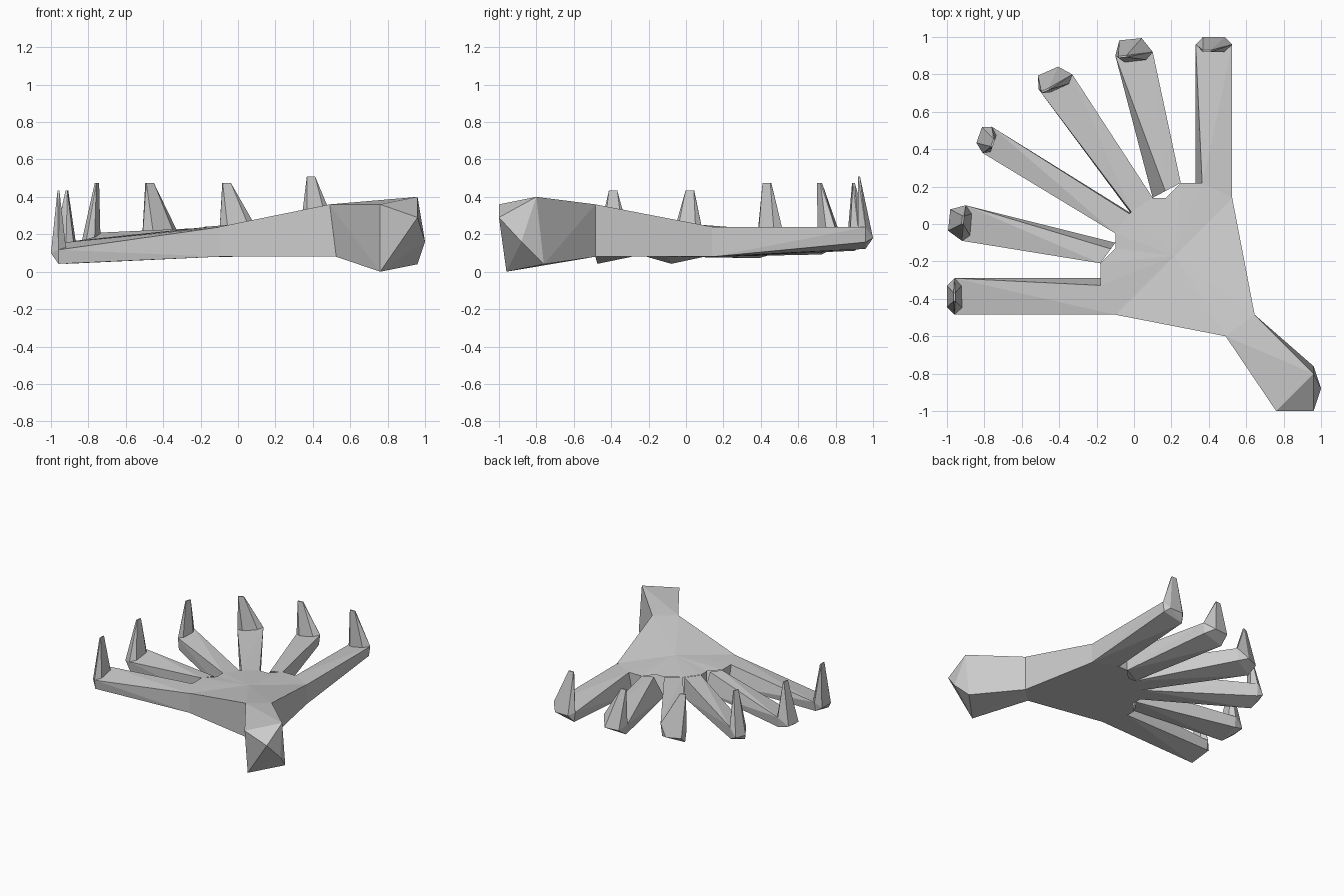
import bpy, bmesh
from mathutils import Vector

if "Cube" in bpy.data.objects:
    bpy.data.objects.remove(bpy.data.objects["Cube"])


def finish(name, bm):
    me = bpy.data.meshes.new(name)
    bm.to_mesh(me)
    bm.free()
    ob = bpy.data.objects.new(name, me)
    bpy.context.collection.objects.link(ob)
    return ob


def hull(name, pts, hidden):
    """Convex part; faces for which hidden(face) holds are buried joints and are left open."""
    bm = bmesh.new()
    vs = [bm.verts.new(p) for p in pts]
    res = bmesh.ops.convex_hull(bm, input=vs)
    junk = {g for g in res["geom_interior"] + res["geom_unused"]
            if isinstance(g, bmesh.types.BMVert)}
    bmesh.ops.delete(bm, geom=list(junk), context='VERTS')
    bmesh.ops.recalc_face_normals(bm, faces=bm.faces)
    bm.normal_update()
    bmesh.ops.delete(bm, geom=[f for f in bm.faces if hidden(f)], context='FACES')
    return finish(name, bm)


def at(v, z):
    return Vector((v.x, v.y, z))


# palm: outline fanned around a raised centre, sloping down to the finger roots
outline = [(.49, -.60), (.645, -.485), (.525, .14), (.36, .22), (.25, .22), (.17, .14),
           (.10, .14), (-.02, .06), (-.10, -.05), (-.10, -.13), (-.18, -.21),
           (-.18, -.33), (-.10, -.485)]
joints = {0, 2, 4, 5, 6, 7, 9, 11}      # edges covered by the handle or a finger
bm = bmesh.new()
top = [bm.verts.new((x, y, .36 if i < 2 else .24)) for i, (x, y) in enumerate(outline)]
bot = [bm.verts.new((x if i else .525, y, .08)) for i, (x, y) in enumerate(outline)]
c_top = bm.verts.new((.215, -.17, .27))
c_bot = bm.verts.new((.215, -.17, .08))
for i in range(len(outline)):
    j = (i + 1) % len(outline)
    bm.faces.new((top[i], top[j], c_top))
    bm.faces.new((bot[j], bot[i], c_bot))
    if i not in joints:
        bm.faces.new((top[j], top[i], bot[i], bot[j]))
finish("palm", bm)

# handle stub with a blunt faceted end
hull("handle", [(.49, -.60, .36), (.645, -.485, .36), (.525, -.60, .08), (.645, -.485, .08),
                (.76, -1, .36), (.76, -.96, 0), (.96, -.80, .40), (.96, -.76, .04),
                (1, -.88, .16), (.96, -1, .29)],
     lambda f: all(v.co.x < .7 for v in f.verts))

# fingers: root pair, tip pair, bottom and top height at tip, end length, claw point
fingers = [
    ((.33, .22), (.525, .14), (.33, .96), (.525, .96), .14, .22, .04, (.39, .92, .51)),
    ((.10, .14), (.25, .22), (-.10, .90), (.10, .92), .13, .215, .08, (-.06, .89, .475)),
    ((-.02, .06), (.10, .14), (-.51, .72), (-.33, .80), .11, .21, .07, (-.47, .71, .475)),
    ((-.02, .06), (-.10, -.05), (-.76, .52), (-.81, .38), .09, .19, .05, (-.75, .43, .475)),
    ((-.10, -.10), (-.18, -.21), (-.90, .10), (-.92, -.09), .06, .145, .08, (-.91, .02, .435)),
    ((-.18, -.29), (-.10, -.485), (-.96, -.29), (-.96, -.485), .06, .135, .04, (-.955, -.39, .435)),
]
inset = [.18, .45, .05, .05, .3, .2]    # how far the upper edge slopes in at each root
for n, (bl, br, tl, tr, zb, zt, ext, claw) in enumerate(fingers, 1):
    bl, br, tl, tr = (Vector((*p, 0)) for p in (bl, br, tl, tr))
    d = ((tl + tr) - (bl + br)).normalized()
    side = (tr - tl).normalized()
    tilt = .018 if side.x + side.y > 0 else -.018    # tips are twisted slightly
    el, er = tl.lerp(tr, .2) + d * ext, tl.lerp(tr, .8) + d * ext
    zm = zb + .04
    il, ir = tl.lerp(tr, .06), tl.lerp(tr, .94)
    rt = bl.lerp(br, inset[n - 1])
    shared = [at(tl, zt - tilt), at(tr, zt + tilt), at(el, zm), at(er, zm)]

    # shaft, one upper edge sloped inwards at the root; open at palm and claw
    def buried(f):
        return (all((v.co - p).length > .15 for v in f.verts for p in shared)
                or all(min((v.co - p).length for p in shared) < .002 for v in f.verts))
    hull(f"finger_{n}", [at(bl, .08), at(br, .08), at(rt, .238), at(br, .238),
                         at(il, zb - tilt), at(ir, zb + tilt)] + shared, buried)

    # upturned claw tapering to a small blunt point, open underneath
    c = Vector(claw)
    hull(f"claw_{n}", shared + [at(il.lerp(ir, .15) - d * .04, zt - .005),
                                at(il.lerp(ir, .85) - d * .04, zt - .005),
                                c - side * .022, c + side * .022,
                                c - side * .022 + d * .01, c + side * .022 + d * .01],
         lambda f: f.normal.z < -.3)
